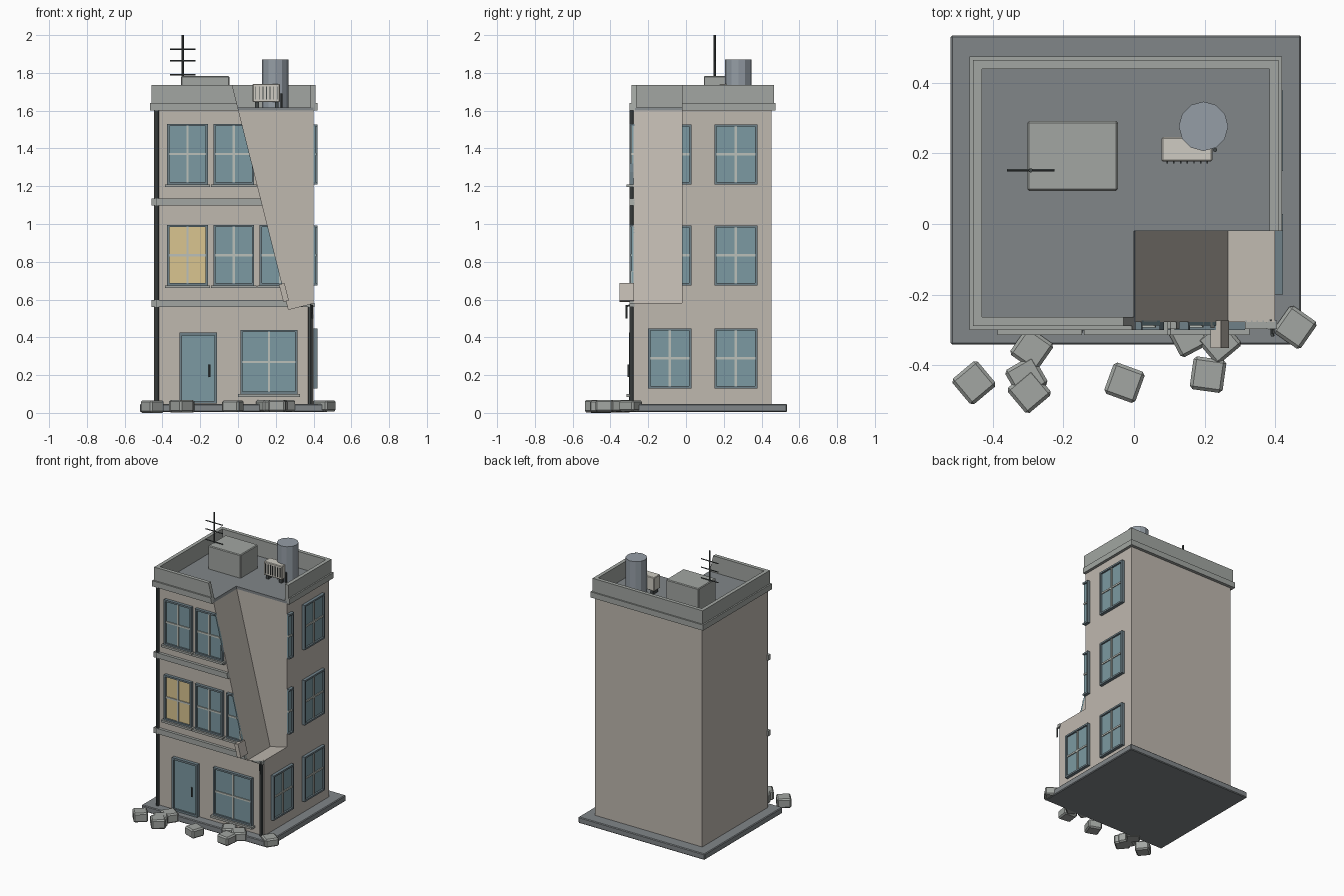
import bpy, bmesh, math
from mathutils import Matrix, Vector

if "Cube" in bpy.data.objects:
    bpy.data.objects.remove(bpy.data.objects["Cube"])


def mat(name, r, g, b):
    m = bpy.data.materials.new(name)
    m.diffuse_color = (r, g, b, 1)
    m.use_nodes = True
    m.node_tree.nodes["Principled BSDF"].inputs["Base Color"].default_value = m.diffuse_color
    return m


WALL = mat("plaster", .52, .48, .43)
TRIM = mat("concrete", .36, .38, .36)
DARK = mat("slate", .22, .24, .25)
FRAME = mat("frame", .16, .22, .25)
GLASS = mat("glass", .20, .32, .36)
LIT = mat("lit_glass", .70, .56, .28)
BAR = mat("bar", .50, .53, .49)
METAL = mat("metal", .06, .07, .07)
STEEL = mat("steel", .30, .34, .38)
UNIT = mat("unit", .62, .60, .54)


def finish(name, bm, m, cut=False, bevel=0):
    bmesh.ops.recalc_face_normals(bm, faces=bm.faces)
    me = bpy.data.meshes.new(name)
    bm.to_mesh(me)
    bm.free()
    o = bpy.data.objects.new(name, me)
    bpy.context.collection.objects.link(o)
    if m:
        me.materials.append(m)
    if bevel:
        mod = o.modifiers.new("bevel", 'BEVEL')
        mod.width, mod.segments = bevel, 1
    if cut:
        mod = o.modifiers.new("break", 'BOOLEAN')
        mod.object, mod.operation, mod.solver = cutter, 'DIFFERENCE', 'EXACT'
    return o


def box(name, lo, hi, m, cut=False, bevel=0, rot=None):
    lo, hi = Vector(lo), Vector(hi)
    bm = bmesh.new()
    bmesh.ops.create_cube(bm, size=1)
    bmesh.ops.scale(bm, vec=hi - lo, verts=bm.verts)
    if rot:
        bmesh.ops.rotate(bm, matrix=Matrix.Rotation(rot[0], 3, rot[1]), verts=bm.verts)
    bmesh.ops.translate(bm, vec=(lo + hi) / 2, verts=bm.verts)
    return finish(name, bm, m, cut, bevel)


def rod(name, a, b, r, m, sides=8, cut=False):
    a, b = Vector(a), Vector(b)
    bm = bmesh.new()
    bmesh.ops.create_cone(bm, cap_ends=True, segments=sides, radius1=r, radius2=r, depth=(b - a).length)
    rot = (b - a).to_track_quat('Z', 'Y').to_matrix().to_4x4()
    bm.transform(Matrix.Translation((a + b) / 2) @ rot)
    return finish(name, bm, m, cut)


def ring(name, u0, u1, v0, v1, t, d0, d1, place, m, cut=True):
    """Rectangular frame of width t, extruded d0..d1; place maps (u, v, d) to 3D."""
    bm = bmesh.new()
    loops = []
    for i, d in ((0, d0), (t, d0), (t, d1), (0, d1)):
        pts = ((u0+i, v0+i), (u1-i, v0+i), (u1-i, v1-i), (u0+i, v1-i))
        loops.append([bm.verts.new(place(u, v, d)) for u, v in pts])
    for k in range(4):
        a, b = loops[k], loops[(k + 1) % 4]
        for j in range(4):
            n = (j + 1) % 4
            bm.faces.new((a[j], a[n], b[n], b[j]))
    return finish(name, bm, m, cut)


X0, X1, Y0, Y1 = -.445, .40, -.278, .453
front = lambda u, v, d: (u, Y0 - d, v)
right = lambda u, v, d: (X1 + d, u, v)
flat = lambda u, v, d: (u, v, d)


def panel(name, place, u0, u1, v0, v1, d0, d1, m, cut=True):
    a, b = place(u0, v0, d0), place(u1, v1, d1)
    return box(name, [min(p) for p in zip(a, b)], [max(p) for p in zip(a, b)], m, cut)


def window(name, place, u0, u1, v0, v1, glass=GLASS, sill=True, cut=True):
    ring(name + "_frame", u0, u1, v0, v1, .012, -.005, .022, place, FRAME, cut)
    panel(name + "_glass", place, u0+.011, u1-.011, v0+.011, v1-.011, -.005, .010, glass, cut)
    uc, vc = (u0 + u1) / 2, (v0 + v1) / 2
    panel(name + "_mullion", place, uc-.006, uc+.006, v0+.012, v1-.012, 0, .017, BAR, cut)
    panel(name + "_crossbar", place, u0+.012, u1-.012, vc-.006, vc+.006, 0, .016, BAR, cut)
    if sill:
        panel(name + "_sill", place, u0-.012, u1+.012, v0-.015, v0, -.005, .036, TRIM, cut)


# Tilted break volume removed from the front right corner
corner, side = Vector((.267, .548)), Vector((-.2427, .9701))
across = Vector((side.y, -side.x))
bm = bmesh.new()
prof = [corner, corner + across, corner + across + side * 1.6, corner + side * 1.6]
f = bm.faces.new([bm.verts.new((p.x, -.02, p.y)) for p in prof])
ext = bmesh.ops.extrude_face_region(bm, geom=[f])
bmesh.ops.translate(bm, vec=(0, -.5, 0), verts=[g for g in ext["geom"] if isinstance(g, bmesh.types.BMVert)])
cutter = finish("break_cutter", bm, None)
cutter.hide_render = True

# Ground slab, body, roof deck
box("ground_slab", (-.52, -.342, .004), (.474, .535, .047), DARK, bevel=.005)
box("building_body", (X0, Y0, .03), (X1, Y1, 1.60), WALL, True)
box("roof_deck", (X0, Y0, 1.60), (X1, Y1, 1.618), DARK, True)

# Cornice, parapet and floor bands
ring("cornice", -.467, .420, -.300, .475, .03, 1.60, 1.64, flat, TRIM)
ring("parapet", -.457, .410, -.289, .465, .026, 1.615, 1.735, flat, TRIM)
for i, z in enumerate((.56, 1.098)):
    box(f"floor_band_{i}", (-.457, -.298, z), (.405, Y0 + .005, z + .038), TRIM, True)

# Front and side windows
for i, z in enumerate((.675, 1.21)):
    for j, x in enumerate((-.375, -.13, .115)):
        window(f"front_window_{i}_{j}", front, x, x + .215, z, z + .32, LIT if i + j == 0 else GLASS)
window("shop_window", front, .013, .315, .10, .44, cut=False)
for i, z in enumerate((.13, .675, 1.21)):
    for j, y in enumerate((-.2, .15)):
        window(f"side_window_{i}_{j}", right, y, y + .228, z, z + .318, sill=False, cut=i > 0 and j == 0)

# Door with handle
ring("door_frame", -.31, -.11, .05, .425, .014, -.005, .024, front, FRAME, False)
panel("door_leaf", front, -.297, -.123, .06, .412, -.005, .012, GLASS, False)
rod("door_handle", (-.15, -.306, .19), (-.15, -.306, .255), .005, METAL)

# Downpipes
rod("downpipe_left", (-.43, -.287, .045), (-.43, -.287, 1.61), .012, METAL)
rod("downpipe_right", (.383, -.287, .045), (.383, -.287, .62), .012, METAL, cut=True)

# Broken remnants at the cut edge
box("wall_remnant", (.228, -.352, .59), (.258, -.274, .685), WALL, rot=(math.radians(-14), 'Y'))
rod("bent_rebar", (.388, -.27, .575), (.392, -.315, .565), .005, METAL, 6)
rod("hanging_rebar", (.392, -.315, .57), (.394, -.315, .50), .005, METAL, 6)

# Rooftop hut, water tank, cooling unit, vent pipe
box("roof_hut", (-.302, .094, 1.61), (-.046, .292, 1.783), TRIM, bevel=.005)
rod("water_tank", (.197, .277, 1.61), (.197, .277, 1.87), .07, STEEL, 12)
box("cooling_unit", (.078, .177, 1.645), (.222, .246, 1.742), UNIT, bevel=.004)
for i, x in enumerate((.09, .195)):
    box(f"unit_foot_{i}", (x, .185, 1.615), (x + .02, .24, 1.648), METAL)
for i in range(7):
    x = .092 + i * .019
    box(f"unit_slat_{i}", (x, .172, 1.66), (x + .004, .18, 1.728), METAL)
rod("vent_pipe", (.23, .21, 1.615), (.23, .21, 1.69), .006, METAL)

# Antenna
rod("antenna_mast", (-.293, .152, 1.61), (-.293, .152, 2.0), .006, METAL)
for i, z in enumerate((1.79, 1.865, 1.925)):
    rod(f"antenna_bar_{i}", (-.36, .152, z), (-.225, .152, z), .004, METAL, 6)

# Rubble blocks: x, y, turn in degrees
rubble = ((-.454, -.45, 40), (-.29, -.355, 55), (-.305, -.435, 30), (-.297, -.475, 40), (-.027, -.45, -20),
          (.155, -.318, 28), (.21, -.427, -8), (.242, -.335, 40), (.457, -.293, -35))
for i, (x, y, a) in enumerate(rubble):
    h = .047
    box(f"rubble_{i}", (x-h, y-h, .0 + .001 * i), (x+h, y+h, .066 + .001 * (i % 4)), TRIM,
        bevel=.009, rot=(math.radians(a), 'Z'))

# Apply modifiers, drop the helper and anything cut away entirely
deps = bpy.context.evaluated_depsgraph_get()
done = [(o, bpy.data.meshes.new_from_object(o.evaluated_get(deps))) for o in bpy.data.objects if o.modifiers]
for o, me in done:
    o.modifiers.clear()
    o.data = me
    if not me.polygons:
        bpy.data.objects.remove(o)
bpy.data.objects.remove(cutter)
